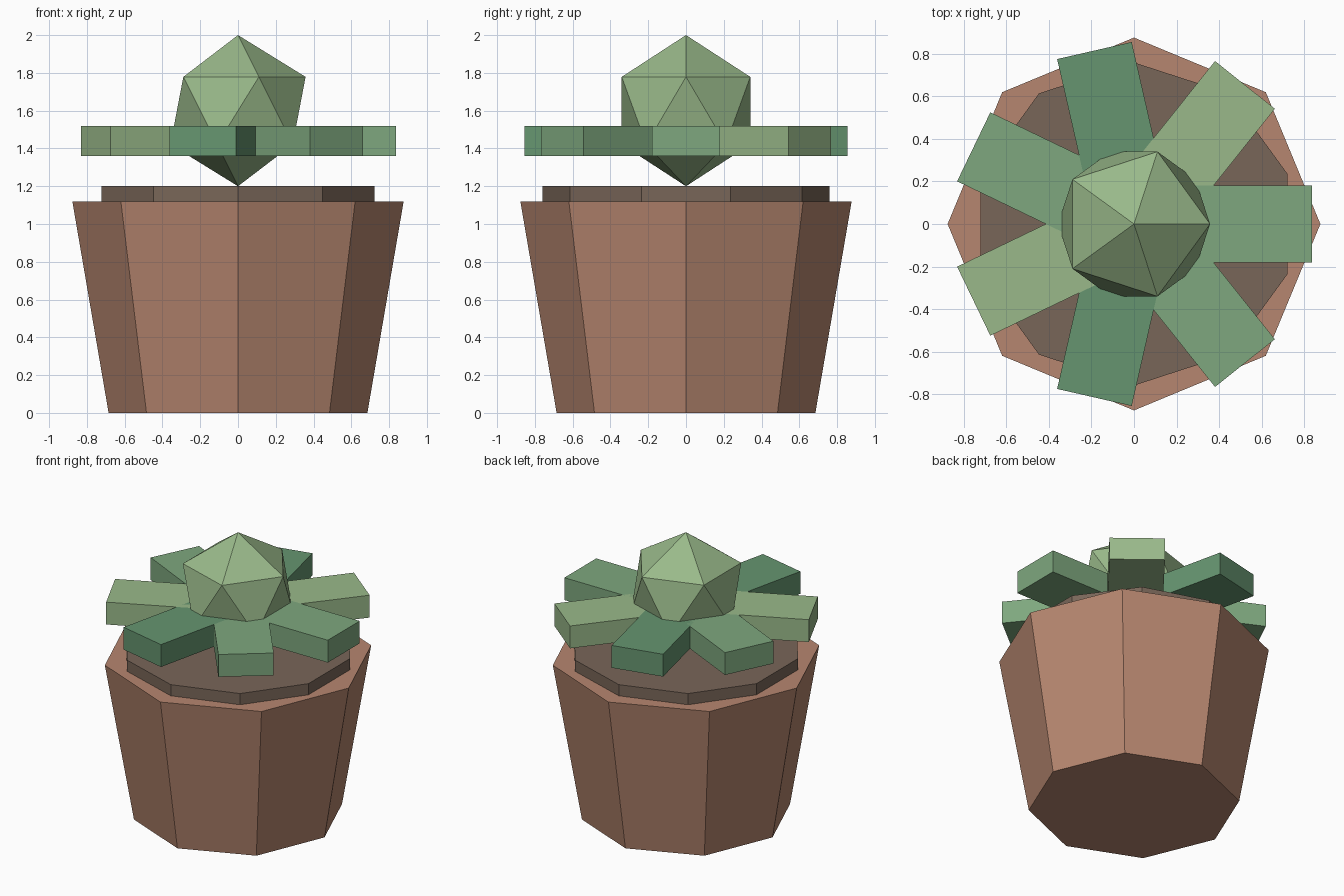
import bpy
from math import cos, sin, tau

if "Cube" in bpy.data.objects:
    bpy.data.objects.remove(bpy.data.objects["Cube"])


def material(name, rgb):
    mat = bpy.data.materials.new(name)
    mat.diffuse_color = (*rgb, 1)
    mat.use_nodes = True
    mat.node_tree.nodes["Principled BSDF"].inputs["Base Color"].default_value = mat.diffuse_color
    return mat


def finish(name, mat):
    obj = bpy.context.object
    obj.name = name
    obj.data.materials.append(mat)
    return obj


terracotta = material("terracotta", (0.47, 0.24, 0.16))
earth = material("earth", (0.19, 0.133, 0.098))
mid_green = material("mid_green", (0.21, 0.39, 0.21))
light_green = material("light_green", (0.32, 0.485, 0.254))
dark_green = material("dark_green", (0.133, 0.30, 0.162))

# Tapered octagonal pot
bpy.ops.mesh.primitive_cone_add(vertices=8, radius1=0.685, radius2=0.877,
                                depth=1.12, location=(0, 0, 0.56))
finish("pot", terracotta)

# Ten-sided soil disc, sunk into the pot
bpy.ops.mesh.primitive_cylinder_add(vertices=10, radius=0.76, depth=0.16,
                                    location=(0, 0, 1.12))
finish("soil", earth)

# Ring of seven slab leaves in three alternating greens
INNER, OUTER, WIDTH, THICK = 0.2, 0.837, 0.36, 0.16
greens = [mid_green, light_green, dark_green]
for i in range(7):
    a = tau * i / 7
    r = (INNER + OUTER) / 2
    bpy.ops.mesh.primitive_cube_add(size=1, location=(r * cos(a), r * sin(a), 1.44),
                                    rotation=(0, 0, a))
    leaf = finish(f"leaf_{i + 1}", greens[i % 3])
    leaf.scale = (OUTER - INNER, WIDTH, THICK)

# Faceted central bud
bpy.ops.mesh.primitive_ico_sphere_add(subdivisions=1, radius=0.4, location=(0, 0, 1.6))
finish("bud", light_green)
